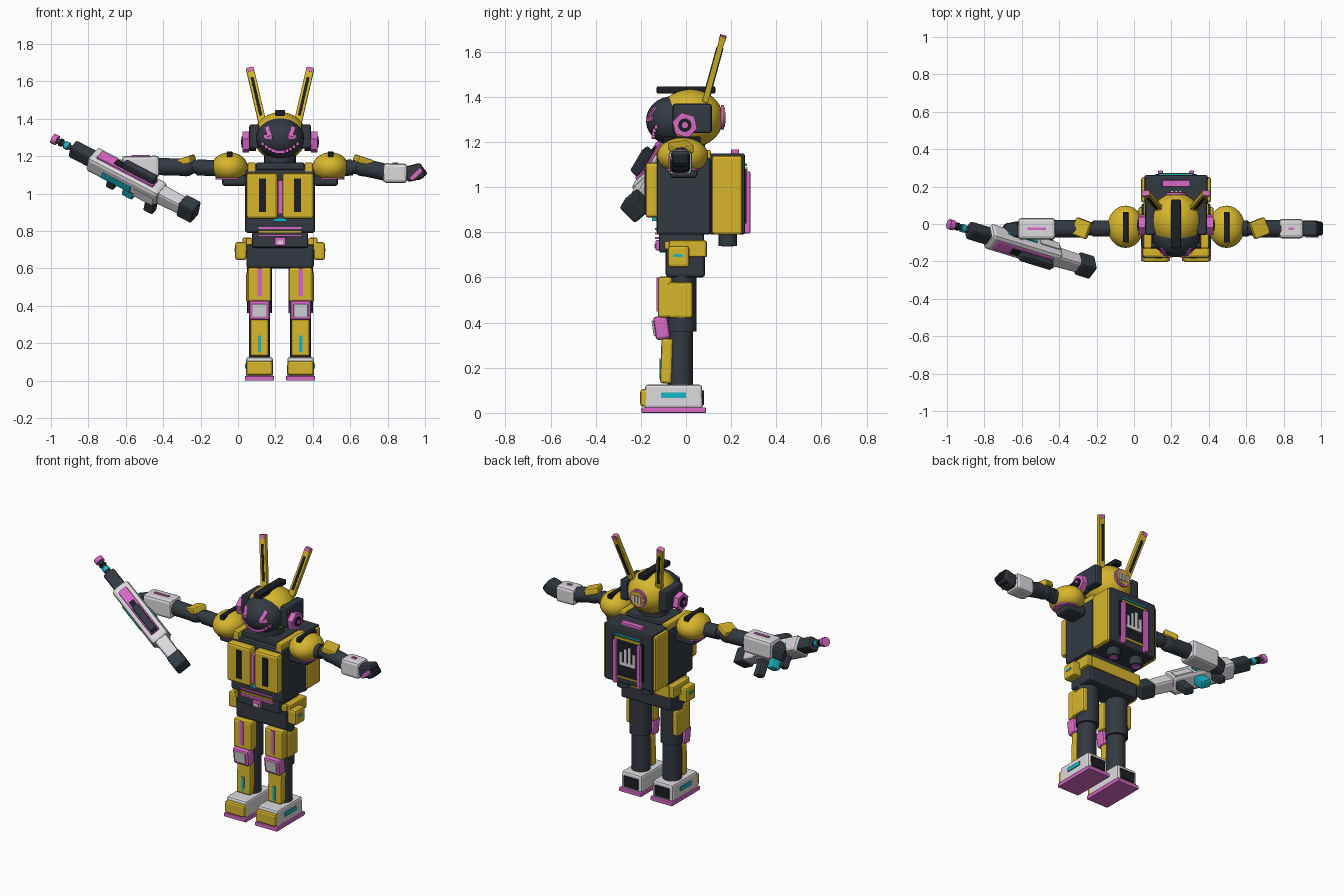
import bpy, bmesh, math
from mathutils import Vector, Matrix

if "Cube" in bpy.data.objects:
    bpy.data.objects.remove(bpy.data.objects["Cube"])

CX = 0.225  # centre line of the body


def material(name, rgb):
    m = bpy.data.materials.new(name)
    m.diffuse_color = (*rgb, 1)
    m.use_nodes = True
    m.node_tree.nodes["Principled BSDF"].inputs["Base Color"].default_value = m.diffuse_color
    return m


YELLOW = material("yellow", (0.68, 0.47, 0.025))
DARK = material("slate", (0.033, 0.042, 0.055))
BLACK = material("black", (0.011, 0.013, 0.017))
WHITE = material("white", (0.72, 0.70, 0.72))
PINK = material("pink", (0.69, 0.14, 0.56))
CYAN = material("cyan", (0.01, 0.46, 0.56))


def finish(name, bm, mat, matrix, bevel=0.0, smooth=True):
    me = bpy.data.meshes.new(name)
    bm.to_mesh(me)
    bm.free()
    me.materials.append(mat)
    if smooth:
        for p in me.polygons:
            p.use_smooth = True
        me.set_sharp_from_angle(angle=math.radians(40))
    ob = bpy.data.objects.new(name, me)
    ob.matrix_world = matrix
    bpy.context.collection.objects.link(ob)
    if bevel:
        b = ob.modifiers.new("bevel", "BEVEL")
        b.width, b.segments = bevel, 2
    return ob


def block(name, size, mat, matrix, bevel=0.0, taper=1.0):
    bm = bmesh.new()
    bmesh.ops.create_cube(bm, size=1)
    for v in bm.verts:
        k = taper if v.co.z > 0 else 1
        v.co = Vector((v.co.x * size[0] * k, v.co.y * size[1] * k, v.co.z * size[2]))
    return finish(name, bm, mat, matrix, bevel, False)


def box(name, x, y, z, mat, bevel=0.0, rot=(0, 0, 0), taper=1.0):
    """Block from (min, max) ranges, rotated about its own centre."""
    c = [(r[0] + r[1]) / 2 for r in (x, y, z)]
    m = Matrix.Translation(c)
    for a, ax in zip(rot, "XYZ"):
        m = m @ Matrix.Rotation(math.radians(a), 4, ax)
    return block(name, [r[1] - r[0] for r in (x, y, z)], mat, m, bevel, taper)


def frame(p, q, up):
    """Matrix at the middle of p-q: z along the line, x along up."""
    a = (q - p).normalized()
    u = (up - a * up.dot(a)).normalized()
    w = a.cross(u)
    return Matrix.Translation((p + q) / 2) @ Matrix((u, w, a)).transposed().to_4x4()


def bar(name, p, q, up, su, sw, mat, bevel=0.0, taper=1.0):
    p, q = Vector(p), Vector(q)
    return block(name, (su, sw, (q - p).length), mat, frame(p, q, Vector(up)), bevel, taper)


def rod(name, p, q, r, mat, sides=24, r2=None):
    p, q = Vector(p), Vector(q)
    bm = bmesh.new()
    bmesh.ops.create_cone(bm, cap_ends=True, segments=sides, radius1=r,
                          radius2=r if r2 is None else r2, depth=(q - p).length)
    return finish(name, bm, mat, frame(p, q, Vector((0.01, 0.3, 1))))


def ball(name, c, r, mat, floor=-1.0):
    bm = bmesh.new()
    bmesh.ops.create_uvsphere(bm, u_segments=32, v_segments=20, radius=1)
    for v in bm.verts:
        v.co = Vector((v.co.x * r[0], v.co.y * r[1], max(v.co.z, floor) * r[2]))
    return finish(name, bm, mat, Matrix.Translation(c))


def sx(s, a, b):
    """Range a..b from the centre line, on side s."""
    return tuple(sorted((CX + s * a, CX + s * b)))


def mid(a):
    return (CX - a, CX + a)


# Torso and waist
box("torso", mid(.185), (-.13, .11), (.79, 1.13), DARK, .012)
box("waist", mid(.15), (-.12, .08), (.71, .80), DARK, .01)
box("hips", mid(.18), (-.09, .085), (.60, .735), DARK, .015)
box("belt", mid(.182), (-.095, .09), (.725, .76), YELLOW, .005)
box("rear_hip_plate", mid(.17), (.08, .092), (.69, .76), YELLOW)
box("buckle", mid(.03), (-.135, -.09), (.72, .765), PINK, .005)
box("buckle_face", mid(.015), (-.14, -.13), (.73, .748), WHITE)
for z, m in ((.815, PINK), (.795, YELLOW), (.775, PINK)):
    box("waist_stripe", mid(.115), (-.137, -.11), (z - .005, z + .005), m)
box("chest_stripe", mid(.012), (-.175, -.12), (.89, 1.07), PINK)
box("chest_light", mid(.037), (-.15, -.12), (.85, .868), CYAN)
box("collar", mid(.13), (-.10, .10), (1.12, 1.165), DARK, .01)
rod("neck", (CX, 0, 1.12), (CX, 0, 1.22), .085, DARK)

# Backpack
box("backpack", mid(.17), (.10, .262), (.79, 1.15), DARK, .012)
box("backpack_inset", mid(.11), (.25, .268), (.84, 1.08), BLACK)
box("backpack_top_bar", mid(.075), (.20, .235), (1.14, 1.168), PINK, .004)
box("backpack_light", mid(.09), (.255, .27), (1.095, 1.105), CYAN)
for z in (.83, 1.075):
    box("backpack_trim", mid(.09), (.255, .272), (z, z + .012), YELLOW)
for i, h in enumerate((.05, .085, .07, .045)):
    x = CX - .045 + i * .03
    box("backpack_vent", (x - .009, x + .009), (.26, .272), (.93, .95 + h), WHITE)
box("backpack_vent_base", mid(.055), (.26, .272), (.915, .935), WHITE)

for s in (-1, 1):
    # Chest, collar and pack sides
    box("chest_plate", sx(s, .012, .18), (-.18, -.12), (.865, 1.11), YELLOW, .015)
    box("chest_vent", sx(s, .075, .112), (-.184, -.17), (.90, 1.08), BLACK)
    box("shoulder_strap", sx(s, .13, .175), (-.13, .11), (1.10, 1.165), YELLOW, .008)
    box("backpack_side", sx(s, .155, .187), (.115, .25), (.79, 1.14), YELLOW, .012)
    box("backpack_rail", sx(s, .07, .097), (.25, .285), (.795, 1.07), PINK, .006)
    rod("thruster", (CX + s * .085, .185, .74), (CX + s * .085, .185, .80), .04, DARK)
    rod("thruster_glow", (CX + s * .085, .185, .737), (CX + s * .085, .185, .742), .025, PINK)
    # Hip pods
    box("hip_plate", sx(s, .155, .20), (-.075, .09), (.69, .765), YELLOW, .008)
    box("hip_pod", sx(s, .18, .24), (-.08, .015), (.645, .74), YELLOW, .012)
    box("hip_light", sx(s, .235, .243), (-.055, -.015), (.69, .705), CYAN)
    # Legs
    lx = CX + s * .11
    w = lambda h: (lx - h, lx + h)
    rod("thigh", (lx, -.02, .36), (lx, -.02, .62), .066, DARK)
    box("thigh_plate", w(.064), (-.125, -.06), (.42, .605), YELLOW, .014)
    box("thigh_side_plate", sx(s, .14, .182), (-.08, .03), (.42, .58), YELLOW, .012)
    box("thigh_stripe", w(.012), (-.130, -.11), (.45, .60), PINK)
    box("knee_guard", w(.056), (-.14, -.075), (.325, .43), PINK, .014, (8, 0, 0))
    box("knee_inset", w(.038), (-.148, -.13), (.34, .41), WHITE, .004, (8, 0, 0))
    rod("shin", (lx, -.025, .10), (lx, -.025, .38), .056, DARK)
    box("shin_plate", w(.049), (-.112, -.06), (.13, .33), YELLOW, .012, (-2, 0, 0))
    box("shin_light", w(.009), (-.118, -.10), (.15, .24), CYAN)
    # Feet
    box("foot", w(.073), (-.185, .075), (.02, .125), WHITE, .012, taper=.97)
    box("toe_cap", w(.07), (-.203, -.16), (.028, .105), YELLOW, .012)
    box("sole", w(.078), (-.197, .088), (0, .024), PINK, .004)
    box("heel_panel", w(.05), (.06, .08), (.035, .10), BLACK)
    box("foot_light", sx(s, .178, .187), (-.11, 0), (.065, .09), CYAN)
    # Shoulders
    d = CX + s * .27
    ball("shoulder_pad", (d, -.015, 1.14), (.097, .113, .08), YELLOW, -.75)
    rod("shoulder_rim", (d, -.015, 1.075), (d, -.015, 1.085), .075, PINK)
    box("shoulder_block", sx(s, .18, .31), (-.07, .05), (1.04, 1.10), DARK, .015)
    box("shoulder_stripe", (d - .015, d + .015), (-.10, .065), (1.195, 1.224), BLACK, .004)
    # Ears
    box("ear_panel", sx(s, .11, .165), (-.06, .115), (1.24, 1.37), DARK, .012)
    for a, b, r, n, m in ((.13, .185, .048, 24, DARK), (.165, .20, .057, 6, PINK),
                          (.19, .206, .03, 16, BLACK), (.20, .209, .014, 12, PINK)):
        rod("ear_disc", (CX + s * a, -.005, 1.275), (CX + s * b, -.005, 1.275), r, m, n)
    # Antennae with an inset strip on both faces and a coloured tip
    p, q = Vector((CX + s * .095, .085, 1.38)), Vector((CX + s * .162, .165, 1.67))
    bar("antenna", p, q, (1, 0, 0), .042, .026, YELLOW, .003)
    bar("antenna_strip", p.lerp(q, .12), p.lerp(q, .82), (1, 0, 0), .016, .032, BLACK)
    bar("antenna_tip", p.lerp(q, .93), p.lerp(q, 1.005), (1, 0, 0), .03, .03, PINK)

# Head
ball("head", (CX, .02, 1.305), (.142, .145, .13), YELLOW)
FC, FR = Vector((CX, -.06, 1.295)), Vector((.127, .117, .108))
ball("visor", FC, FR, DARK)
box("head_fin", mid(.026), (-.13, .13), (1.415, 1.447), BLACK, .006)
rod("head_rear_disc", (CX, .155, 1.31), (CX, .168, 1.31), .055, PINK)
rod("head_rear_inset", (CX, .155, 1.31), (CX, .172, 1.31), .044, YELLOW)
for i in range(3):
    x = CX + (i - 1) * .022
    box("head_rear_vent", (x - .007, x + .007), (.165, .178), (1.285, 1.33), WHITE)


def on_face(dx, z):
    k = 1 - (dx / FR.x) ** 2 - ((z - FC.z) / FR.z) ** 2
    return Vector((CX + dx, FC.y - FR.y * math.sqrt(max(k, .02)), z))


# Face lights
for i in range(11):
    t = (i - 5) / 5
    p = on_face(t * .093, 1.222 + .045 * t * t)
    box("smile_light", (p.x - .009, p.x + .009), (p.y - .006, p.y + .008),
        (p.z - .009, p.z + .009), PINK)
for s in (-1, 1):
    for d0, z0, d1, z1 in ((.072, 1.355, .055, 1.305), (.085, 1.305, .04, 1.30)):
        bar("eye_light", on_face(s * d0, z0), on_face(s * d1, z1), (0, -1, 0), .014, .022, PINK)

# Arms: side, elbow distance, cuff start, cuff end, height at cuff, cuff size
for s, e, c0, c1, zc, h in ((-1, .505, .645, .845, 1.145, .115), (1, .445, .55, .68, 1.11, .105)):
    P = lambda d, z, y=-.025: Vector((CX + s * d, y, z))
    rod("upper_arm", P(.26, 1.13), P(e, 1.145), .036, DARK)
    rod("upper_arm_sleeve", P(.34, 1.135), P(e - .06, 1.14), .043, DARK)
    ball("elbow", P(e, 1.14), (.058, .048, .048), DARK)
    box("elbow_guard", sx(s, e - .045, e + .045), (-.07, .025), (1.155, 1.195),
        YELLOW, .01, (0, s * 18, s * 20))
    rod("forearm", P(e, 1.14), P(c0 + .03, zc), .046, DARK)
    bar("forearm_cuff", P(c0, zc), P(c1, zc - .003), (0, 0, 1), h, h, WHITE, .018)
    bar("cuff_stripe", P(c0 + .05, zc + h / 2), P(c1 - .05, zc + h / 2), (0, 0, 1), .008, .015, PINK)
    if s > 0:
        bar("fist", P(.67, 1.10), P(.765, 1.125), (0, 0, 1), .085, .085, DARK, .018)
        bar("fist_plate", P(.70, 1.075, -.067), P(.755, 1.13, -.067), (0, -1, 0), .01, .02, PINK)
        bar("fingers", P(.72, 1.09), P(.772, 1.13), (0, 0, 1), .06, .075, BLACK, .012)
    else:
        bar("gun_hand", P(.83, 1.14), P(.91, 1.12, -.04), (0, 0, 1), .09, .085, DARK, .018)

# Blaster held across the left hand, measured along its own axis
GA, GB, GU = Vector((-.99, 0, 1.295)), Vector((-.22, -.235, .895)), Vector((.14, -.7, .7))
AX = (GB - GA).normalized()
UP = (GU - AX * GU.dot(AX)).normalized()
SIDE = AX.cross(UP)


def gun(name, t0, t1, u, w, su, sw, mat, bevel=0.0, taper=1.0):
    o = GA + UP * u + SIDE * w
    bar(name, o + AX * t0, o + AX * t1, UP, su, sw, mat, bevel, taper)


for t0, t1, r, m in ((0, .028, .028, PINK), (.02, .14, .015, DARK), (.045, .06, .022, BLACK),
                     (.075, .10, .022, CYAN)):
    rod("blaster_muzzle", GA + AX * t0, GA + AX * t1, r, m, 12)
gun("blaster_barrel", .12, .26, 0, 0, .075, .075, DARK, .012)
gun("blaster_body", .24, .68, 0, 0, .10, .115, WHITE, .02)
gun("blaster_stock", .66, .84, 0, 0, .085, .085, WHITE, .015, .9)
gun("blaster_butt", .80, .895, 0, 0, .10, .09, DARK, .012)
gun("blaster_slide", .28, .63, .052, 0, .02, .06, PINK, .006)
gun("blaster_scope", .43, .63, .08, 0, .045, .045, DARK, .01)
gun("blaster_scope_inset", .38, .60, .062, 0, .012, .035, BLACK)
for s in (-1, 1):
    gun("blaster_light", .34, .52, -.015, s * .057, .04, .014, CYAN, .004)
    gun("blaster_side_rail", .54, .66, -.02, s * .057, .05, .01, WHITE)
gun("blaster_magazine", .46, .53, -.08, 0, .08, .055, CYAN, .012)
gun("blaster_grip", .60, .66, -.095, 0, .11, .05, DARK, .01)
gun("blaster_handle", .36, .41, -.08, 0, .09, .045, DARK, .01)
